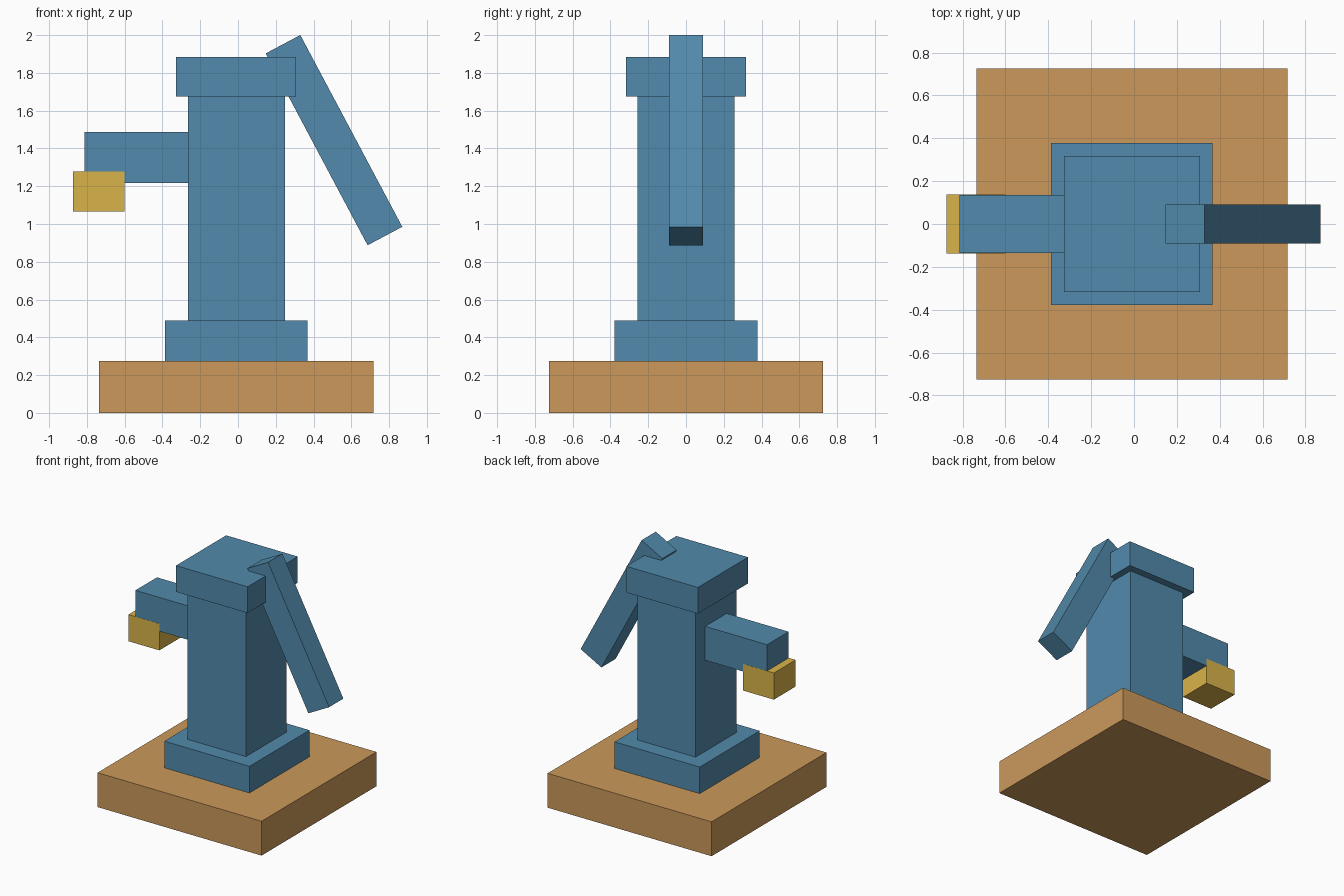
import bpy
import math
from mathutils import Matrix, Vector

default = bpy.data.objects.get("Cube")
if default:
    bpy.data.objects.remove(default, do_unlink=True)


def material(name, rgb):
    mat = bpy.data.materials.new(name)
    mat.use_nodes = True
    color = (*rgb, 1.0)
    mat.diffuse_color = color
    mat.node_tree.nodes["Principled BSDF"].inputs["Base Color"].default_value = color
    return mat


blue = material("painted blue", (0.084, 0.254, 0.412))
wood = material("warm wood", (0.604, 0.318, 0.105))
brass = material("brass yellow", (0.701, 0.451, 0.068))


def box(name, mat, x, z, half_depth, tilt=0.0):
    """Box from x and z ranges, centred on y = 0, tilted about its own centre."""
    bpy.ops.mesh.primitive_cube_add(size=1)
    obj = bpy.context.object
    obj.name = obj.data.name = name
    size = Vector((x[1] - x[0], 2 * half_depth, z[1] - z[0]))
    obj.data.transform(Matrix.Diagonal(size).to_4x4())
    obj.location = (sum(x) / 2, 0, sum(z) / 2)
    obj.rotation_euler.y = math.radians(tilt)
    obj.data.materials.append(mat)
    return obj


# Stand
box("base_slab", wood, (-0.735, 0.717), (0, 0.275), 0.726)
box("plinth", blue, (-0.387, 0.367), (0.275, 0.488), 0.379)

# Column and cap
box("column", blue, (-0.265, 0.25), (0.488, 1.675), 0.257)
box("cap", blue, (-0.327, 0.307), (1.675, 1.885), 0.317)

# Spout with its outlet
box("spout", blue, (-0.813, -0.25), (1.217, 1.488), 0.136)
box("spout_outlet", brass, (-0.874, -0.6), (1.065, 1.278), 0.137)

# Slanted pump handle, sunk into the cap
box("pump_handle", blue, (0.404, 0.612), (0.869, 2.019), 0.09, tilt=-28)
